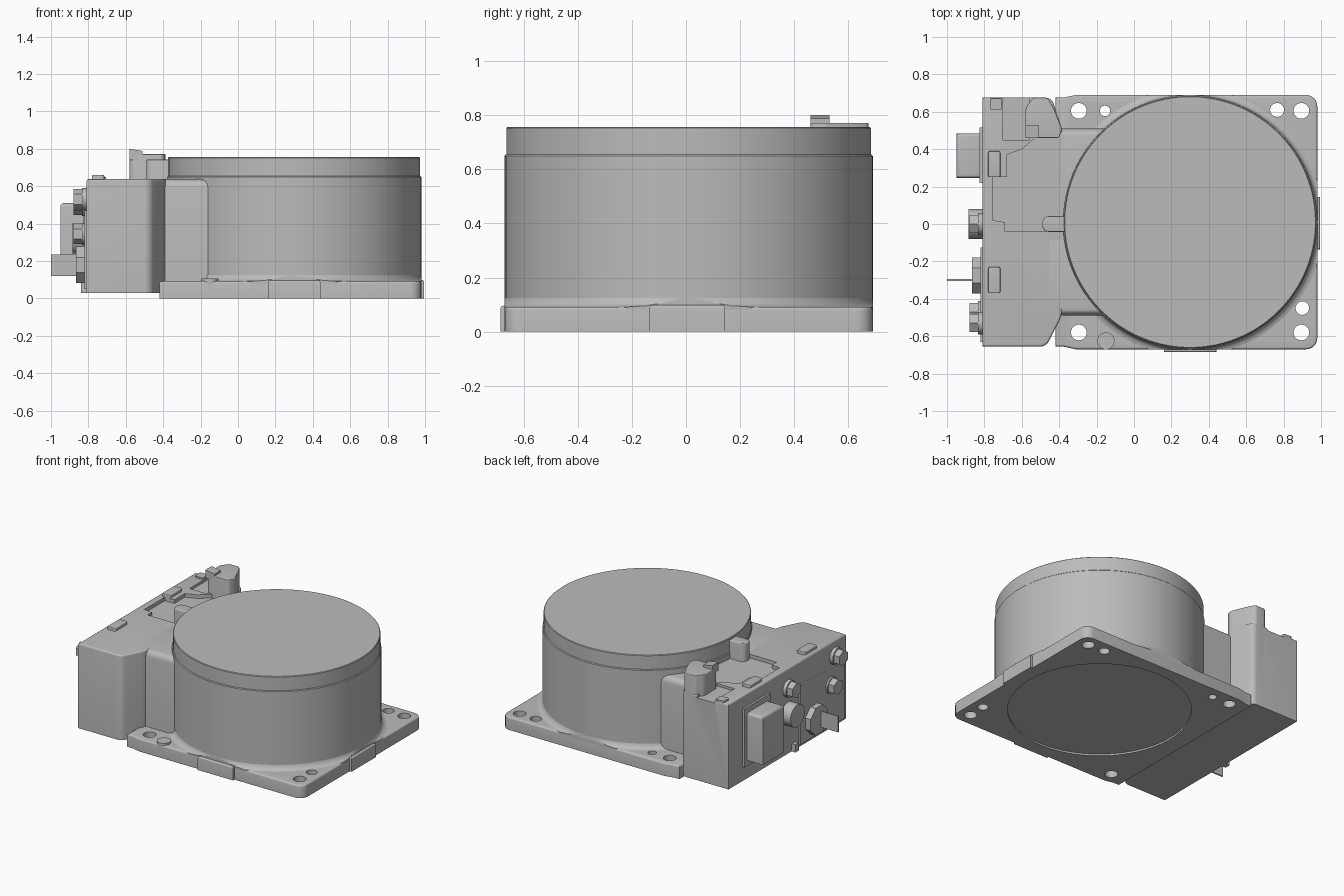
import bpy, bmesh
from math import pi, cos, sin
from mathutils import Matrix

if "Cube" in bpy.data.objects:
    bpy.data.objects.remove(bpy.data.objects["Cube"], do_unlink=True)

grey = bpy.data.materials.new("light grey")
grey.use_nodes = True
grey.diffuse_color = (0.5, 0.5, 0.5, 1)
grey.node_tree.nodes["Principled BSDF"].inputs["Base Color"].default_value = (0.5, 0.5, 0.5, 1)


def finish(name, bm, smooth=True):
    bmesh.ops.recalc_face_normals(bm, faces=bm.faces)
    mesh = bpy.data.meshes.new(name)
    bm.to_mesh(mesh)
    bm.free()
    ob = bpy.data.objects.new(name, mesh)
    bpy.context.collection.objects.link(ob)
    mesh.materials.append(grey)
    if smooth:
        shade(ob)
    return ob


def shade(ob):
    bpy.ops.object.select_all(action="DESELECT")
    ob.select_set(True)
    bpy.context.view_layer.objects.active = ob
    bpy.ops.object.shade_smooth_by_angle(angle=0.6)


def prism(name, pts, z0, z1, corner=0, edge=0, rounded=lambda v: True):
    """Extruded outline with optional rounded corners and softened top rim."""
    bm = bmesh.new()
    base = bm.faces.new([bm.verts.new((x, y, z0)) for x, y in pts])
    up = bmesh.ops.extrude_face_region(bm, geom=[base])["geom"]
    bmesh.ops.translate(bm, vec=(0, 0, z1 - z0), verts=[g for g in up if isinstance(g, bmesh.types.BMVert)])
    if corner:
        sides = [e for e in bm.edges if e.verts[0].co.z != e.verts[1].co.z and rounded(e.verts[0].co)]
        bmesh.ops.bevel(bm, geom=sides, offset=corner, segments=6, profile=0.5, affect="EDGES", clamp_overlap=True)
    if edge:
        rim = [e for e in bm.edges if all(abs(v.co.z - z1) < 1e-4 for v in e.verts)]
        bmesh.ops.bevel(bm, geom=rim, offset=edge, segments=4, profile=0.5, affect="EDGES", clamp_overlap=True)
    return finish(name, bm)


def block(name, x, y, z, corner=0, edge=0):
    return prism(name, [(x[0], y[0]), (x[1], y[0]), (x[1], y[1]), (x[0], y[1])], *z, corner, edge)


def lathe(name, profile, centre, steps=96):
    bm = bmesh.new()
    rings = [[bm.verts.new((centre[0] + r * cos(2 * pi * i / steps), centre[1] + r * sin(2 * pi * i / steps), z))
              for i in range(steps)] for r, z in profile]
    for a, b in zip(rings, rings[1:]):
        for i in range(steps):
            j = (i + 1) % steps
            bm.faces.new((a[i], a[j], b[j], b[i]))
    bm.faces.new(rings[0])
    bm.faces.new(rings[-1])
    return finish(name, bm)


def stud(name, x0, x1, y, z, r, sides):
    """Bar along x, standing on the connector face."""
    bm = bmesh.new()
    place = Matrix.Translation(((x0 + x1) / 2, y, z)) @ Matrix.Rotation(pi / 2, 4, "Y") @ Matrix.Rotation(pi / sides, 4, "Z")
    bmesh.ops.create_cone(bm, cap_ends=True, segments=sides, radius1=r, radius2=r, depth=x1 - x0, matrix=place)
    return finish(name, bm, sides > 8)


def boolean(ob, cutter, operation="DIFFERENCE", keep=False):
    mod = ob.modifiers.new("cut", "BOOLEAN")
    mod.operation, mod.object, mod.solver = operation, cutter, "EXACT"
    bpy.ops.object.select_all(action="DESELECT")
    ob.select_set(True)
    bpy.context.view_layer.objects.active = ob
    bpy.ops.object.modifier_apply(modifier=mod.name)
    if not keep:
        bpy.data.objects.remove(cutter, do_unlink=True)


AXIS = (0.30, 0.01)
FACE = -0.81

# Base plate with mounting holes and a shallow round recess beneath
outline = [(-0.42, -0.655), (-0.38, -0.655), (-0.31, -0.67), (0.98, -0.67),
           (0.98, 0.69), (-0.31, 0.69), (-0.38, 0.675), (-0.42, 0.675)]
at_right = lambda v: v.x > 0.9
plate = prism("base_plate", outline, 0, 0.092, 0.06, 0.012, at_right)
for x, y, r in [(-0.295, 0.605, 0.042), (-0.155, 0.605, 0.028), (0.765, 0.61, 0.037), (0.895, 0.605, 0.042),
                (0.9, -0.45, 0.036), (0.895, -0.58, 0.042), (-0.295, -0.58, 0.042)]:
    boolean(plate, lathe("hole_cutter", [(r, -0.1), (r, 0.2)], (x, y), 32))
boolean(plate, lathe("recess_cutter", [(0.595, -0.1), (0.595, 0.012)], AXIS))
shade(plate)
lathe("plate_boss", [(0.046, 0.05), (0.046, 0.106)], (-0.15, -0.625), 32)
block("front_tab", (0.16, 0.44), (-0.685, -0.6), (0, 0.096), 0, 0.01)
block("side_tab", (0.9, 0.995), (-0.135, 0.145), (0, 0.098), 0, 0.01)

# Drum, its lid and the fillet that meets the plate
lathe("drum", [(0.68, 0.03), (0.68, 0.65), (0.675, 0.655)], AXIS)
lathe("drum_lid", [(0.674, 0.6), (0.674, 0.752), (0.67, 0.756)], AXIS)
fillet = lathe("drum_fillet", [(0.715, 0.08), (0.715, 0.092), (0.698, 0.096), (0.686, 0.107), (0.68, 0.125)], AXIS)
boolean(fillet, prism("fillet_limit", outline, -0.1, 0.3, 0.06, 0, at_right), "INTERSECT")
shade(fillet)

# Rear housing and the necks joining it to the drum
housing = prism("housing", [(FACE, -0.655), (-0.47, -0.655), (-0.385, -0.49), (-0.385, 0.51),
                            (-0.44, 0.675), (FACE, 0.675)], 0.03, 0.638, 0.03, 0.012,
                lambda v: v.x > -0.6)
front_neck = block("front_neck", (-0.5, 0.1), (-0.49, -0.04), (0.05, 0.638), 0, 0.045)
block("front_neck_infill", (-0.5, 0.1), (-0.3, -0.04), (0.3, 0.637))
block("back_neck", (-0.5, 0.1), (-0.1, 0.51), (0.05, 0.612), 0, 0.045)
pocket = prism("pocket_cutter", [(-0.69, -0.04), (-0.3, -0.04), (-0.3, 0.6), (-0.5, 0.6), (-0.53, 0.46),
                                 (-0.6, 0.40), (-0.68, 0.37), (-0.68, 0.25), (-0.755, 0.25),
                                 (-0.755, 0.02), (-0.69, 0.01)], 0.612, 0.9)
boolean(housing, pocket)
boolean(housing, block("back_pocket_cutter", (-0.70, -0.56), (0.45, 0.8), (0.62, 0.9)))
shade(housing)

# Post, its hook and the small boss beside the lid
prism("post", [(-0.58, 0.48), (-0.58, 0.62), (-0.54, 0.675), (-0.46, 0.675), (-0.43, 0.62),
               (-0.385, 0.51), (-0.40, 0.46), (-0.55, 0.46)], 0.4, 0.772, 0.015, 0.005)
hook = block("post_hook", (-0.58, -0.51), (0.46, 0.53), (0.74, 0.80))
for v in hook.data.vertices:
    if v.co.z > 0.79 and v.co.x > -0.55:
        v.co.z -= 0.012
block("lid_boss", (-0.49, -0.3), (-0.042, 0.042), (0.5, 0.742), 0.035, 0.006)

# Raised pads on the housing top
for i, y in enumerate((-0.30, 0.32)):
    block(f"top_pad_{i + 1}", (-0.78, -0.715), (y - 0.07, y + 0.07), (0.6, 0.66), 0.01, 0.005)
block("corner_pad", (-0.77, -0.705), (0.61, 0.672), (0.6, 0.65), 0.01)

# Connectors and fasteners on the end face
block("socket_flange", (-0.825, FACE), (0.22, 0.515), (0.13, 0.55))
socket = block("socket_shell", (-0.95, -0.8), (0.245, 0.485), (0.17, 0.51), 0, 0.02)
stud("round_port", -0.885, -0.8, 0.0, 0.32, 0.08, 40)
block("end_panel", (-0.822, FACE), (-0.63, -0.125), (0.05, 0.47))
stud("blade_flange", -0.865, -0.8, -0.275, 0.18, 0.105, 8)
block("blade", (-1.0, -0.8), (-0.305, -0.295), (0.12, 0.235))
for i, (y, z) in enumerate([(0.0, 0.50), (-0.47, 0.345), (-0.53, 0.53)]):
    stud(f"bolt_washer_{i + 1}", -0.835, -0.8, y, z, 0.06, 24)
    stud(f"hex_bolt_{i + 1}", -0.88, -0.8, y, z, 0.055, 6)
block("lower_clip", (-0.84, FACE), (-0.08, -0.04), (0.03, 0.085))
